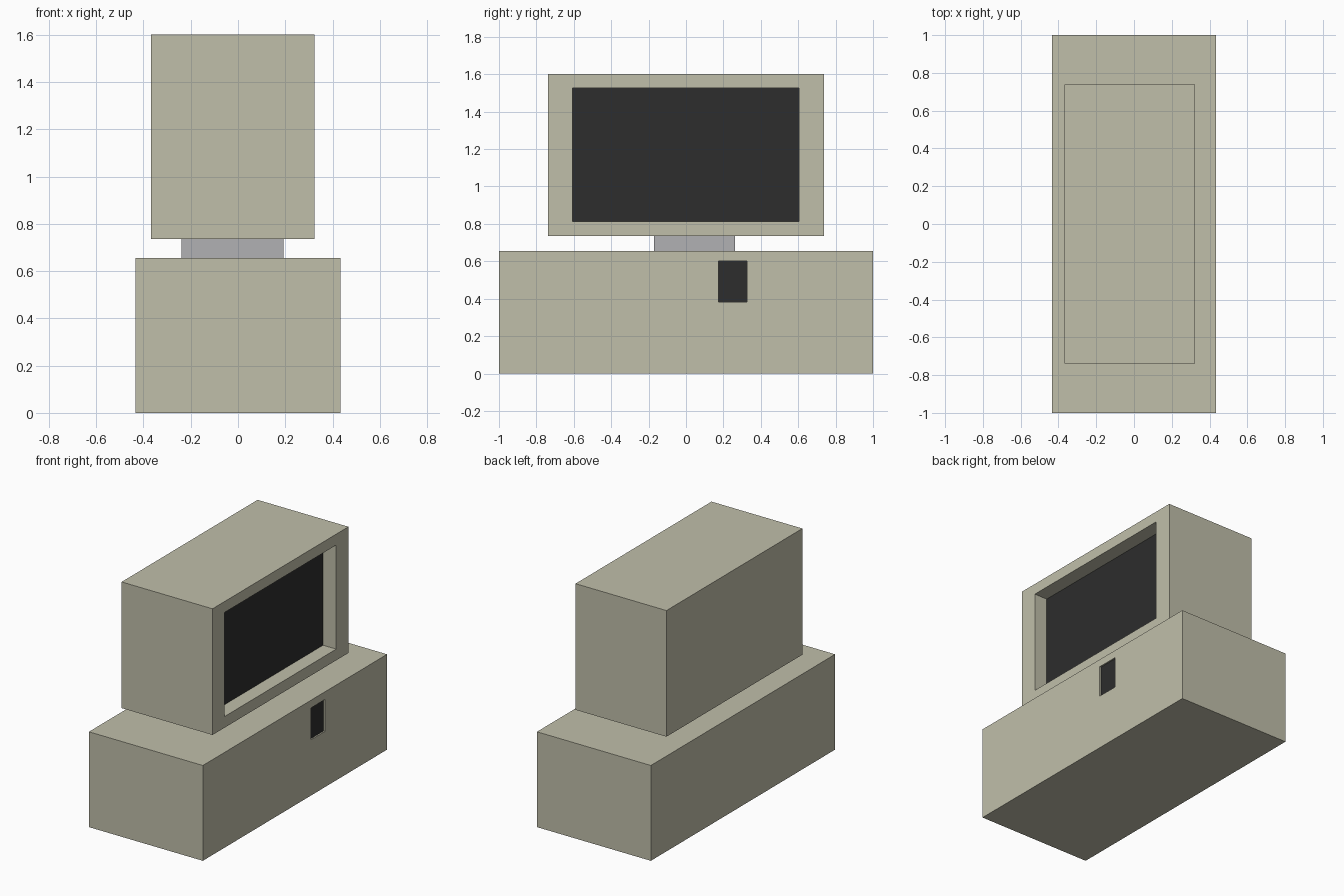
import bpy
import bmesh

if "Cube" in bpy.data.objects:
    bpy.data.objects.remove(bpy.data.objects["Cube"])


def make_material(name, color):
    mat = bpy.data.materials.new(name)
    mat.diffuse_color = (*color, 1.0)
    mat.use_nodes = True
    mat.node_tree.nodes["Principled BSDF"].inputs["Base Color"].default_value = mat.diffuse_color
    return mat


beige = make_material("case_beige", (0.527, 0.518, 0.402))
dark = make_material("screen_black", (0.026, 0.026, 0.026))
grey = make_material("stand_grey", (0.440, 0.440, 0.456))


def box(name, x, y, z, mats, recess=None):
    """Box from ranges; recess = (y range, z range, depth) sunk into the +x side."""
    bm = bmesh.new()
    bmesh.ops.create_cube(bm, size=1.0)
    for v in bm.verts:
        for i, (lo, hi) in enumerate((x, y, z)):
            v.co[i] = hi if v.co[i] > 0 else lo
    bm.normal_update()
    if recess:
        ry, rz, depth = recess
        face = max(bm.faces, key=lambda f: f.normal.x)
        bmesh.ops.inset_individual(bm, faces=[face], thickness=0.01)
        # Fit the inset face to the opening
        c = face.calc_center_median()
        for v in face.verts:
            v.co.y = ry[1] if v.co.y > c.y else ry[0]
            v.co.z = rz[1] if v.co.z > c.z else rz[0]
        # Push the panel inwards, leaving side walls
        panel = bmesh.ops.extrude_discrete_faces(bm, faces=[face])["faces"][0]
        for v in panel.verts:
            v.co.x -= depth
        panel.material_index = 1
    bmesh.ops.recalc_face_normals(bm, faces=bm.faces)
    mesh = bpy.data.meshes.new(name)
    bm.to_mesh(mesh)
    bm.free()
    for m in mats:
        mesh.materials.append(m)
    obj = bpy.data.objects.new(name, mesh)
    bpy.context.collection.objects.link(obj)
    return obj


# Computer case with shallow drive slot
box("computer_case", (-0.433, 0.433), (-1.0, 1.0), (0.0, 0.655), [beige, dark],
    ((0.173, 0.325), (0.383, 0.602), 0.01))

# Monitor stand
box("monitor_stand", (-0.24, 0.193), (-0.172, 0.262), (0.655, 0.735), [grey])

# Monitor with sunken screen
box("monitor", (-0.368, 0.323), (-0.738, 0.738), (0.735, 1.602), [beige, dark],
    ((-0.608, 0.605), (0.812, 1.527), 0.10))
